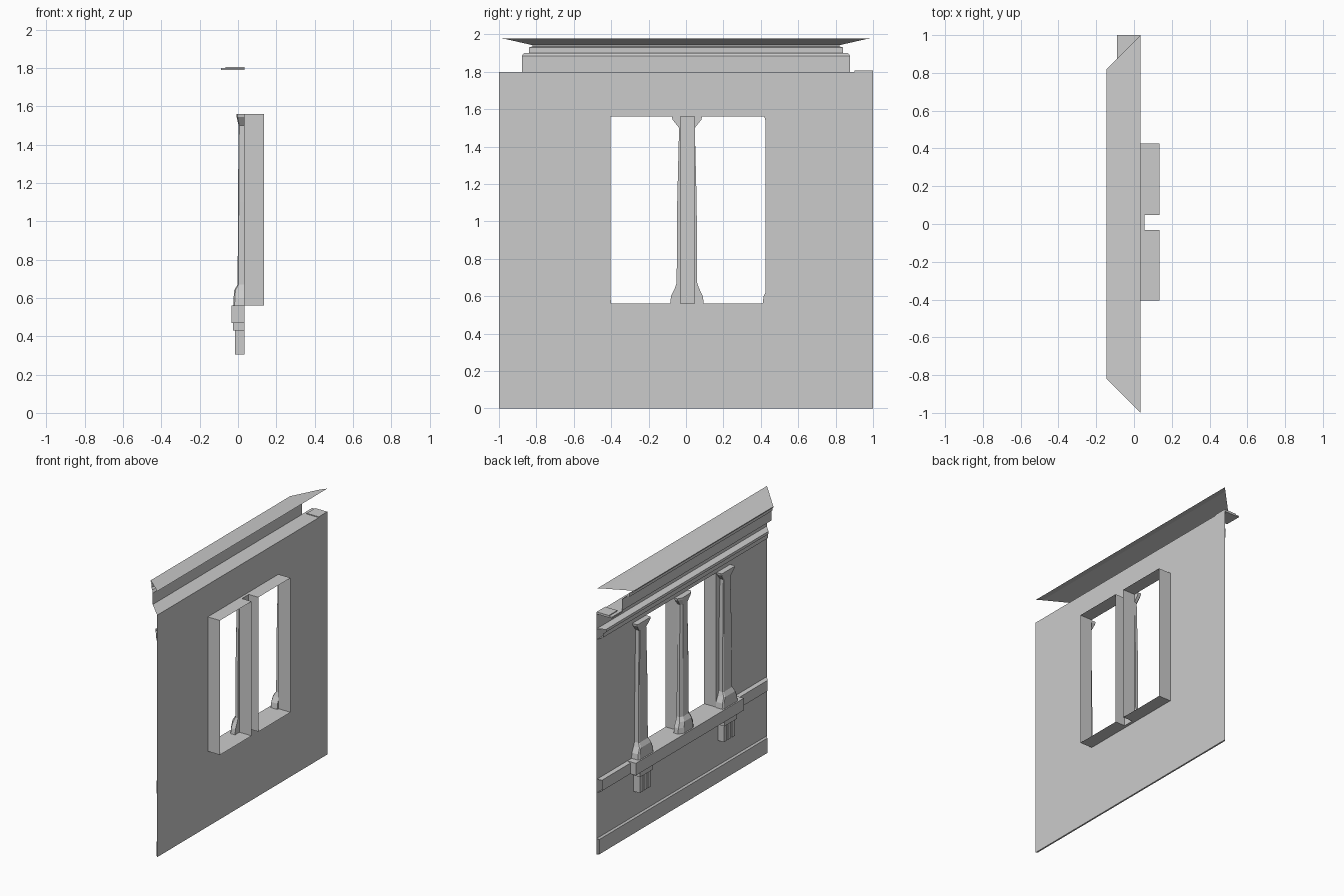
import bpy, bmesh

cube = bpy.data.objects.get("Cube")
if cube:
    bpy.data.objects.remove(cube, do_unlink=True)

stone = bpy.data.materials.new("grey_stone")
stone.use_nodes = True
GREY = (0.6, 0.6, 0.6, 1)
stone.diffuse_color = GREY
stone.node_tree.nodes["Principled BSDF"].inputs["Base Color"].default_value = GREY

WALL = 0.035      # x of the wall sheet; the facade faces -x
MID = 0.005       # y centre of the window group
SILL, HEAD = 0.56, 1.56
WINDOWS = [(-0.405, -0.033), (0.047, 0.425)]
REVEAL = 0.135


def finish(name, bm, solid=False):
    bmesh.ops.remove_doubles(bm, verts=bm.verts, dist=1e-5)
    if solid:
        bmesh.ops.recalc_face_normals(bm, faces=bm.faces)
    mesh = bpy.data.meshes.new(name)
    bm.to_mesh(mesh)
    bm.free()
    mesh.materials.append(stone)
    obj = bpy.data.objects.new(name, mesh)
    bpy.context.collection.objects.link(obj)
    return obj


def quad(bm, pts):
    bm.faces.new([bm.verts.new(p) for p in pts])


def box(name, xs, ys, zs):
    bm = bmesh.new()
    bmesh.ops.create_cube(bm, size=1)
    for v in bm.verts:
        v.co = [r[0] if c < 0 else r[1] for c, r in zip(v.co, (xs, ys, zs))]
    return finish(name, bm, True)


def moulding(name, profile):
    """Open strip along the wall, mitred at both ends; profile is (depth, z)."""
    bm = bmesh.new()
    for (d0, z0), (d1, z1) in zip(profile, profile[1:]):
        quad(bm, [(WALL - d0, 1 - d0, z0), (WALL - d0, d0 - 1, z0),
                  (WALL - d1, d1 - 1, z1), (WALL - d1, 1 - d1, z1)])
    return finish(name, bm)


def column(name, y, sections, chamfer):
    """Half column against the wall; sections are (z, half width, depth)."""
    bm = bmesh.new()
    rings = []
    for z, w, d in sections:
        c = chamfer * w
        pts = [(0, -w), (d * (1 - chamfer), -w), (d, c - w),
               (d, w - c), (d * (1 - chamfer), w), (0, w)]
        rings.append([bm.verts.new((WALL - px, y + py, z)) for px, py in pts])
    for a, b in zip(rings, rings[1:]):
        for i in range(len(a)):
            j = (i + 1) % len(a)
            bm.faces.new((a[i], a[j], b[j], b[i]))
    bm.faces.new(rings[0])
    bm.faces.new(rings[-1])
    return finish(name, bm, True)


# Wall sheet with two window openings
bm = bmesh.new()
ys = [-1] + [y for w in WINDOWS for y in w] + [1]
zs = [0, SILL, HEAD, 1.8]
for y0, y1 in zip(ys, ys[1:]):
    for z0, z1 in zip(zs, zs[1:]):
        if (y0, y1) in WINDOWS and z0 == SILL:
            continue
        quad(bm, [(WALL, y1, z0), (WALL, y0, z0), (WALL, y0, z1), (WALL, y1, z1)])
finish("wall", bm)

# Window reveals reaching inwards
for side, (y0, y1) in zip(("right", "left"), WINDOWS):
    bm = bmesh.new()
    ring = [(y0, SILL), (y1, SILL), (y1, HEAD), (y0, HEAD)]
    for (a, b), (c, d) in zip(ring, ring[1:] + ring[:1]):
        quad(bm, [(WALL, a, b), (WALL, c, d), (REVEAL, c, d), (REVEAL, a, b)])
    finish(side + "_window_reveal", bm)
box("mullion_back", (WALL, 0.055), (WINDOWS[0][1], WINDOWS[1][0]), (SILL, HEAD))

# Long mouldings
moulding("plinth", [(0, 0), (0.012, 0), (0.012, 0.11), (0, 0.12)])
moulding("sill_band", [(0, 0.46), (0.025, 0.47), (0.025, 0.55), (0, 0.56)])
moulding("architrave", [(0, 1.6), (0.03, 1.61), (0.03, 1.64),
                        (0.045, 1.65), (0.045, 1.67), (0, 1.68)])
moulding("cornice", [(0, 1.8), (0.122, 1.8), (0.122, 1.885), (0.135, 1.9),
                     (0.16, 1.9), (0.16, 1.93), (0.18, 1.935),
                     (0.18, 1.942), (0.035, 1.975), (0, 1.978)])

# Stepped corner slab at one end of the cornice
box("corner_slab", (-0.09, WALL), (0.875, 1), (1.79, 1.8))
box("corner_slab_top", (-0.065, WALL), (0.9, 1), (1.8, 1.806))

# Window sill
box("window_sill", (-0.035, WALL), (MID - 0.635, MID + 0.635), (0.47, SILL))

# Columns: flared base, tapering shaft, flared capital
SHAFT = [(0.67, 0.055, 0.037), (1.1, 0.052, 0.035), (1.5, 0.042, 0.032)]
BASE = [(SILL, 0.09, 0.06), (0.6, 0.085, 0.058), (0.64, 0.066, 0.055)]
CAPITAL = [(1.545, 0.078, 0.042), (HEAD, 0.08, 0.042)]
column("centre_column", MID, BASE + SHAFT + CAPITAL, 0.4)
for side, s in (("right", -1), ("left", 1)):
    y = MID + s * 0.495
    column(side + "_column", y, BASE + SHAFT + CAPITAL, 0.12)
    # Grooved bracket below the sill
    box(side + "_bracket_cap", (-0.025, WALL), (y - 0.075, y + 0.075), (0.43, 0.47))
    box(side + "_bracket_back", (0, WALL), (y - 0.065, y + 0.065), (0.305, 0.43))
    for i in (-1, 0, 1):
        c = y + i * 0.047
        box(f"{side}_bracket_rib_{i + 2}", (-0.015, 0.005),
            (c - 0.018, c + 0.018), (0.305, 0.43))
